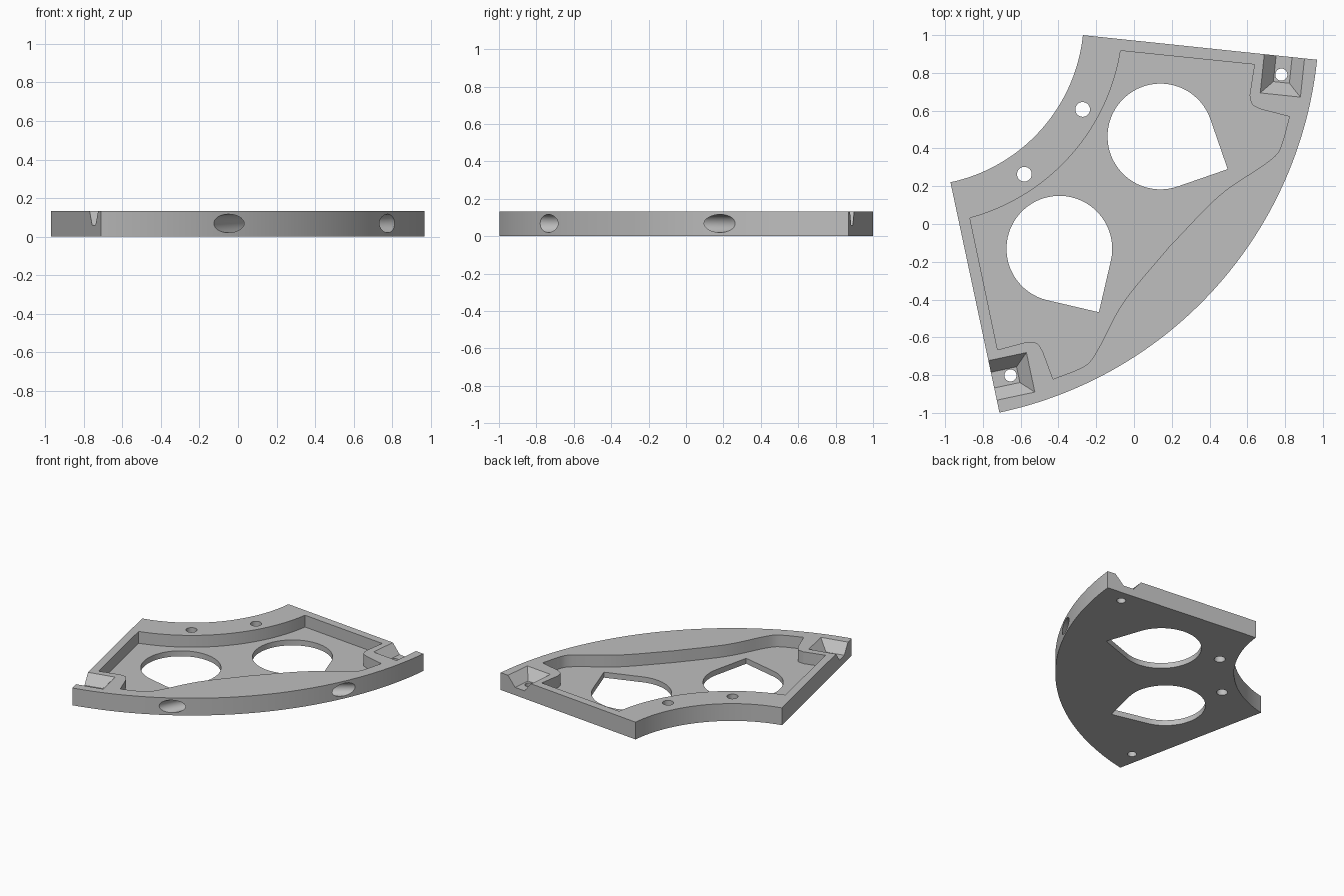
import bpy, bmesh
from math import sin, cos, radians
from mathutils import Matrix, Vector

cube = bpy.data.objects.get("Cube")
if cube:
    bpy.data.objects.remove(cube, do_unlink=True)

H = 0.133       # plate thickness
FLOOR = 0.042   # recess floor height
HALF = 36       # half angle of the ring sector
PLACE = Matrix.Translation((-1.157, 1.093, 0)) @ Matrix.Rotation(radians(-42), 4, 'Z')

grey = bpy.data.materials.new("plain grey")
grey.use_nodes = True
colour = (0.52, 0.52, 0.52, 1)
grey.diffuse_color = colour
grey.node_tree.nodes["Principled BSDF"].inputs["Base Color"].default_value = colour


def polar(r, deg):
    return Vector((r * cos(radians(deg)), r * sin(radians(deg))))


def arc(r, a, b, n, centre=(0, 0)):
    return [Vector(centre) + polar(r, a + (b - a) * i / n) for i in range(n + 1)]


def loft(name, rings, closed_caps=True):
    """Skin a stack of matching 3D rings into a closed solid."""
    bm = bmesh.new()
    loops = [[bm.verts.new(p) for p in ring] for ring in rings]
    n = len(loops[0])
    for lo, hi in zip(loops, loops[1:]):
        for i in range(n):
            j = (i + 1) % n
            bm.faces.new((lo[i], lo[j], hi[j], hi[i]))
    bm.faces.new(loops[0][::-1])
    bm.faces.new(loops[-1])
    bmesh.ops.recalc_face_normals(bm, faces=bm.faces)
    bmesh.ops.transform(bm, matrix=PLACE, verts=bm.verts)
    mesh = bpy.data.meshes.new(name)
    bm.to_mesh(mesh)
    bm.free()
    mesh.materials.append(grey)
    obj = bpy.data.objects.new(name, mesh)
    bpy.context.collection.objects.link(obj)
    return obj


def prism(name, outline, z0, z1):
    return loft(name, [[(p[0], p[1], z) for p in outline] for z in (z0, z1)])


def spline(pts, steps=6):
    """Smooth curve through the given points."""
    pts = [Vector(p) for p in pts]
    ext = [2 * pts[0] - pts[1]] + pts + [2 * pts[-1] - pts[-2]]
    out = []
    for a, b, c, d in zip(ext, ext[1:], ext[2:], ext[3:]):
        for k in range(steps):
            t = k / steps
            out.append(0.5 * (2 * b + (c - a) * t + (2 * a - 5 * b + 4 * c - d) * t * t
                              + (3 * b - a - 3 * c + d) * t ** 3))
    return out + [pts[-1]]


def flip(pts):
    return [Vector((p[0], -p[1])) for p in reversed(pts)]


# Ring sector plate
plate = prism("sector_plate", arc(2.138, -HALF, HALF, 72) + arc(0.8915, HALF, -HALF, 48), 0, H)
cutters = []

# Recess: inner arc, notched corners, wavy outer wall
corner = [(1.50, 1.016)] + spline([(1.59, 0.878), (1.634, 0.851), (1.687, 0.864)]) + [(1.822, 0.935)]
bulge = spline([(1.88, 0.823), (1.905, 0.747), (1.889, 0.639), (1.826, 0.376), (1.81, 0)])
half = corner + bulge
cutters.append(prism("recess_cutter", arc(1.1, -32.8, 32.8, 40) + half + flip(half)[1:], FLOOR, H + 0.1))

for side in (1, -1):
    # Teardrop window pointing outwards
    a = 16.1 * side
    mid = polar(1.4416, a)
    drop = arc(0.28, a + 45, a + 315, 48, mid) + [mid + polar(0.396, a)]
    cutters.append(prism("window_cutter", drop, -0.1, H + 0.1))

    # Through hole near the inner arc
    cutters.append(prism("inner_hole_cutter", arc(0.039, 0, 350, 35, polar(1.01, 13.2 * side)), -0.1, H + 0.1))

    # Tapered corner trough, open on the straight edge
    along = polar(1, HALF * side)
    inward = polar(1, (HALF - 90) * side)

    def trough(z, grow):
        s0, s1, t = 1.92 - 0.063 * grow, 2.005 + 0.066 * grow, 0.139 + 0.067 * grow
        corners = ((s0, -0.05), (s1, -0.05), (s1, t), (s0, t))
        return [(*(along * s + inward * d), z) for s, d in corners]

    cutters.append(loft("trough_cutter", [trough(0.06, 0), trough(0.06 + 1.2 * (H - 0.06), 1.2)]))

    # Screw hole in the trough
    cutters.append(prism("screw_hole_cutter",
                         arc(0.032, 0, 350, 35, along * 1.958 + inward * 0.098), -0.1, H + 0.1))

# Curved tie channel entering and leaving through the outer rim
rings = []
for i in range(33):
    a = 180 - 19 + 38 * i / 32
    ring = []
    for k in range(32):
        p = polar(0.048, k * 360 / 32)
        q = Vector((4.365, 0)) + polar(2.4 + p.x, a)
        ring.append((q.x, q.y, 0.068 + p.y))
    rings.append(ring)
cutters.append(loft("tie_channel_cutter", rings))

# Cut everything out of the plate
bpy.ops.object.select_all(action='DESELECT')
bpy.context.view_layer.objects.active = plate
plate.select_set(True)
for c in cutters:
    c.hide_render = True
    mod = plate.modifiers.new(c.name, 'BOOLEAN')
    mod.operation = 'DIFFERENCE'
    mod.solver = 'EXACT'
    mod.object = c
    bpy.ops.object.modifier_apply(modifier=mod.name)
    bpy.data.objects.remove(c, do_unlink=True)

bpy.ops.object.shade_smooth_by_angle(angle=radians(25))
